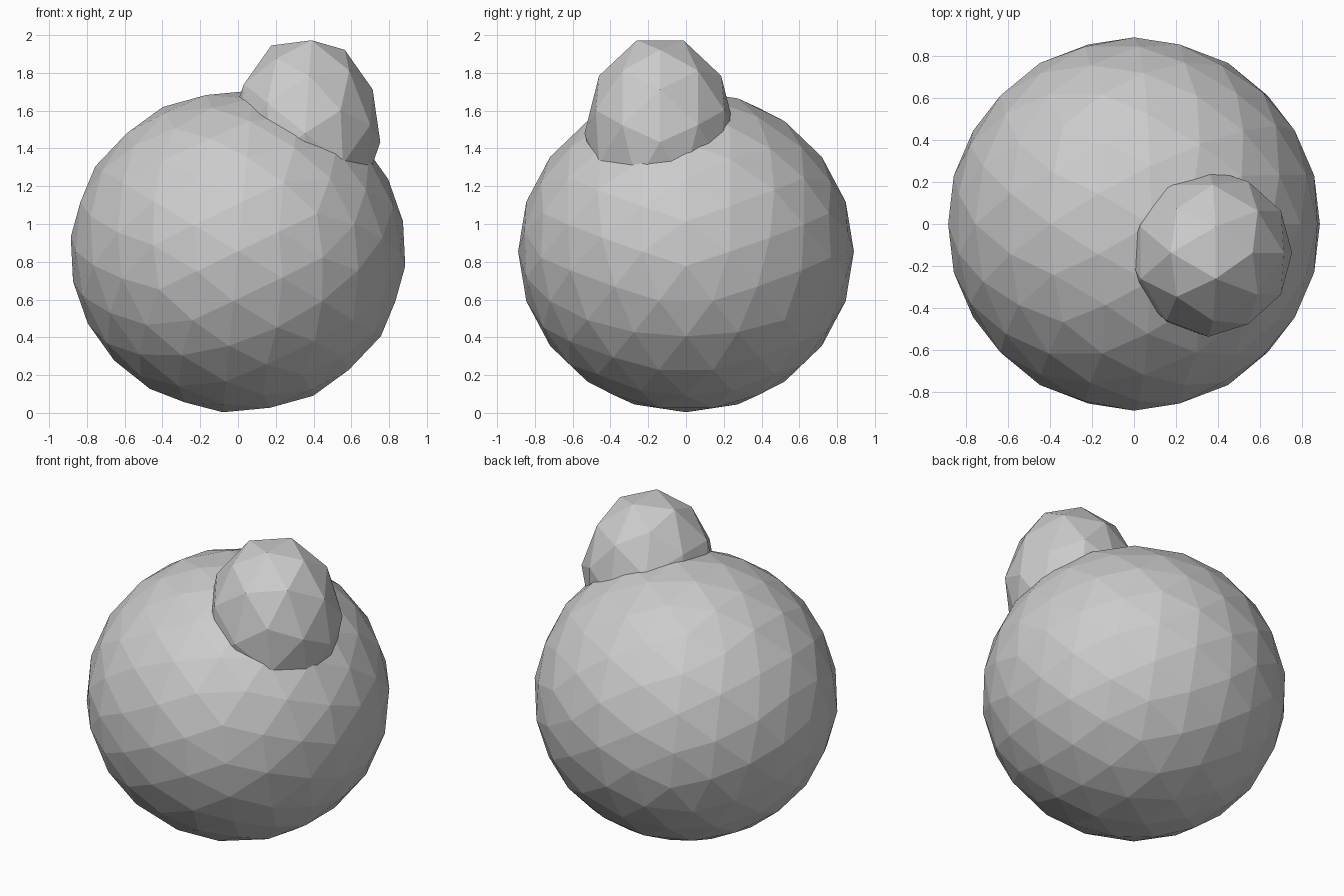
import bpy, bmesh, math
from mathutils import Matrix

if "Cube" in bpy.data.objects:
    bpy.data.objects.remove(bpy.data.objects["Cube"])


def faceted_ball(name, levels, centre, radii):
    """Flat-shaded icosahedral ball with an edge midpoint facing each axis."""
    bm = bmesh.new()
    bmesh.ops.create_icosphere(bm, subdivisions=1, radius=1)
    tilt = math.atan(2) / 2
    bm.transform(Matrix.Rotation(tilt, 4, 'Y'))
    for v in bm.verts:
        v.co.normalize()
    # split every triangle in four, pushing new points onto the sphere
    for _ in range(levels):
        bmesh.ops.subdivide_edges(bm, edges=bm.edges[:], cuts=1, use_grid_fill=True)
        for v in bm.verts:
            v.co.normalize()
    bm.transform(Matrix.Translation(centre) @ Matrix.Diagonal((*radii, 1)))
    bmesh.ops.recalc_face_normals(bm, faces=bm.faces[:])
    mesh = bpy.data.meshes.new(name)
    bm.to_mesh(mesh)
    bm.free()
    obj = bpy.data.objects.new(name, mesh)
    bpy.context.collection.objects.link(obj)
    return obj


# Large, slightly squashed body
faceted_ball("large_ball", 2, (0, 0, 0.855), (0.889, 0.889, 0.855))
# Small, upright bump set into its upper front right
faceted_ball("small_ball", 1, (0.355, -0.137, 1.48), (0.40, 0.40, 0.52))
